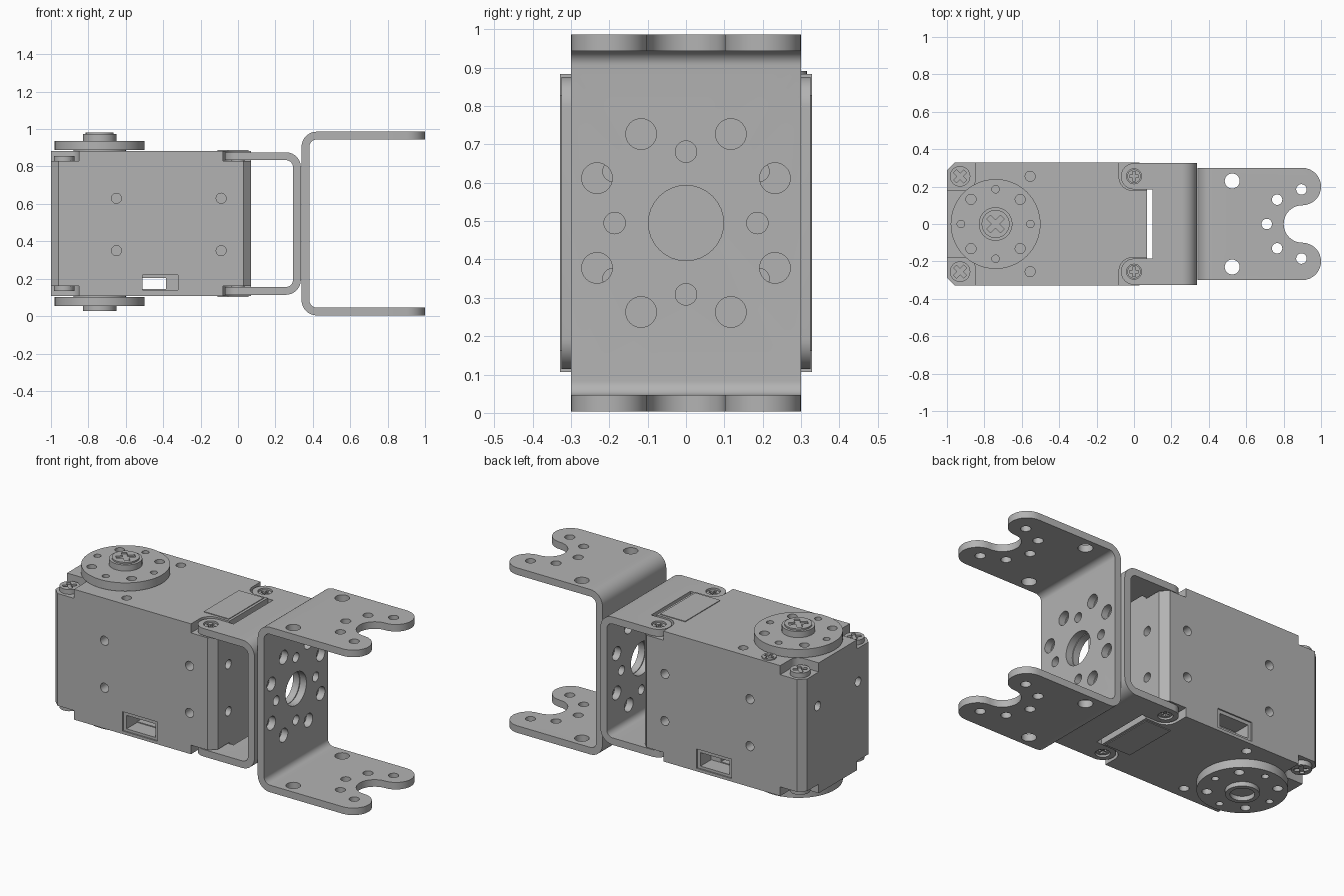
import bpy, bmesh
from math import cos, sin, radians, pi

old = bpy.data.objects.get("Cube")
if old:
    bpy.data.objects.remove(old)

grey = bpy.data.materials.new("plain_grey")
grey.use_nodes = True
GREY = (0.45, 0.45, 0.45, 1)
grey.diffuse_color = GREY
grey.node_tree.nodes["Principled BSDF"].inputs["Base Color"].default_value = GREY

MID = 0.495        # height of the horizontal mirror plane
HALF = 0.388       # half height of the servo case
HORN_X = -0.74
SIDES = (-1, 1)
parts = []


# Outline helpers
def arc(cx, cy, r, a0, a1, n=10):
    return [(cx + r * cos(radians(a0 + (a1 - a0) * i / n)),
             cy + r * sin(radians(a0 + (a1 - a0) * i / n))) for i in range(n + 1)]


def circle(cx, cy, r, n=32):
    return arc(cx, cy, r, 0, 360, n)[:-1]


def rect(a0, a1, b0, b1):
    return [(a0, b0), (a1, b0), (a1, b1), (a0, b1)]


def flip(pts):
    return [(a, -b) for a, b in reversed(pts)]


def cross(cx, cy, r, turn):
    w = r * 0.28
    quarter = [(r, -w), (r, w), (w, w)]
    out = []
    for k in range(4):
        t = k * pi / 2 + turn
        out += [(cx + a * cos(t) - b * sin(t), cy + a * sin(t) + b * cos(t)) for a, b in quarter]
    return out


# Solids from extruded outlines: (points, axis, low, high)
def solid(name, prisms):
    bm = bmesh.new()
    for pts, axis, lo, hi in prisms:
        place = {"x": lambda a, b, h: (h, a, b),
                 "y": lambda a, b, h: (a, h, b),
                 "z": lambda a, b, h: (a, b, h)}[axis]
        face = bm.faces.new([bm.verts.new(place(a, b, lo)) for a, b in pts])
        new = bmesh.ops.extrude_face_region(bm, geom=[face])["geom"]
        tops = [v for v in new if isinstance(v, bmesh.types.BMVert)]
        bmesh.ops.translate(bm, verts=tops, vec=place(0, 0, hi - lo))
    bmesh.ops.recalc_face_normals(bm, faces=bm.faces)
    mesh = bpy.data.meshes.new(name)
    bm.to_mesh(mesh)
    bm.free()
    mesh.materials.append(grey)
    obj = bpy.data.objects.new(name, mesh)
    bpy.context.collection.objects.link(obj)
    parts.append(obj)
    return obj


def carve(obj, prisms, operation="DIFFERENCE"):
    tool = solid("cutter", prisms)
    tool.hide_render = True
    mod = obj.modifiers.new("carve", "BOOLEAN")
    mod.operation, mod.solver, mod.object = operation, "EXACT", tool
    graph = bpy.context.evaluated_depsgraph_get()
    mesh = bpy.data.meshes.new_from_object(obj.evaluated_get(graph))
    obj.modifiers.clear()
    obj.data = mesh
    parts.remove(tool)
    bpy.data.objects.remove(tool)


def span(s, inner, outer):
    """Heights between two distances from the mirror plane, above or below."""
    return tuple(sorted((MID + s * inner, MID + s * outer)))


# Servo case with chamfered vertical edges
w, c = 0.328, 0.04
case = solid("servo_case", [([(-1 + c, -w), (0.07 - c, -w), (0.07, c - w), (0.07, w - c),
                              (0.07 - c, w), (-1 + c, w), (-1, w - c), (-1, c - w)],
                             "z", MID - HALF, MID + HALF)])

# Corner recesses for case screws and bracket tabs
screw_seat = [(-1.1, 0.4), (-1.1, 0.18)] + arc(-0.9, 0.23, 0.05, -90, 0, 5) + [(-0.85, 0.4)]
tab_seat = [(-0.08, 0.4)] + arc(-0.01, 0.25, 0.07, 180, 270, 6) + [(0.2, 0.18), (0.2, 0.4)]
for s in SIDES:
    carve(case, [(p, "z", *span(s, 0.334, 0.5))
                 for seat in (screw_seat, tab_seat) for p in (seat, flip(seat))])

# Mounting holes on the long sides, ends, top and bottom
holes = []
for s in SIDES:
    lo, hi = sorted((s * 0.26, s * 0.4))
    holes += [(circle(x, z, 0.027, 20), "y", lo, hi) for x in (-0.65, -0.09) for z in (0.35, 0.63)]
    holes += [(circle(-0.555, y, 0.027, 20), "z", *span(s, 0.33, 0.5)) for y in (-0.255, 0.255)]
    holes += [(circle(s * 0.19, z, 0.027, 20), "x", 0.01, 0.2) for z in (0.35, 0.63)]
    holes += [(circle(s * 0.19, 0.63, 0.027, 20), "x", -1.1, -0.94)]
carve(case, holes)

# Cable socket: shallow frame, pocket and opening through the case
socket = []
carve(case, [(rect(-0.53, -0.3, 0.125, 0.24), "y", *sorted((s * 0.32, s * 0.4))) for s in SIDES])
carve(case, [(rect(-0.51, -0.32, 0.14, 0.22), "y", *sorted((s * 0.22, s * 0.4))) for s in SIDES])
carve(case, [(rect(-0.51, -0.385, 0.145, 0.205), "y", -0.4, 0.4)])


# Cross-head screws
def screw(name, x, y, r, s, inner, outer, turn=0):
    head = solid(name, [(circle(x, y, r, 24), "z", *span(s, inner, outer))])
    carve(head, [(cross(x, y, r * 0.7, turn), "z", *span(s, outer - 0.012, outer + 0.05))])


for s, level in ((1, "top"), (-1, "bottom")):
    for y, side in ((0.255, "back"), (-0.255, "front")):
        screw(f"case_screw_{level}_{side}", -0.93, y, 0.055, s, 0.33, 0.362, pi / 4)
        screw(f"tab_screw_{level}_{side}", 0, y, 0.036, s, 0.33, 0.372)
    # Thin cover between the bracket tabs
    solid(f"cover_plate_{level}", [(rect(-0.11, 0.055, -0.165, 0.165), "z",
                                    *span(s, HALF - 0.001, HALF + 0.004))])
    # Round horn with eight holes around the hub
    horn = solid(f"horn_{level}", [(circle(HORN_X, 0, 0.24, 64), "z", *span(s, HALF + 0.004, 0.442))])
    ring = []
    for k in range(8):
        t = k * pi / 4
        ring.append((circle(HORN_X + 0.186 * cos(t), 0.186 * sin(t), 0.027 if k % 2 else 0.02, 20),
                     "z", *span(s, 0.38, 0.5)))
    carve(horn, ring)
    solid(f"horn_seat_{level}", [(circle(HORN_X, 0, 0.14), "z", *span(s, HALF - 0.01, HALF + 0.01))])
    hub = solid(f"horn_hub_{level}", [(circle(HORN_X, 0, 0.09), "z",
                                       *span(s, 0.4, 0.478 if s > 0 else 0.468))])
    if s < 0:
        carve(hub, [(circle(HORN_X, 0, 0.065), "z", *span(s, 0.43, 0.5))])
screw("horn_screw", HORN_X, 0, 0.075, 1, 0.47, 0.487, pi / 4)
screw("side_screw", HORN_X, 0.275, 0.04, 1, 0.38, 0.396)


# U-shaped brackets: bent strip trimmed to a plan outline, then drilled
def bracket(name, web_x, tip_x, half_height, half_width, outline, flange_holes):
    s = 1 if tip_x > web_x else -1
    r, t, tip = 0.08, 0.042, abs(tip_x - web_x)
    lo, hi = MID - half_height, MID + half_height
    prof = [(tip, hi)] + arc(r, hi - r, r, 90, 180) + arc(r, lo + r, r, 180, 270)
    prof += [(tip, lo), (tip, lo + t)]
    prof += arc(r, lo + r, r - t, 270, 180) + arc(r, hi - r, r - t, 180, 90) + [(tip, hi - t)]
    obj = solid(name, [([(web_x + s * a, b) for a, b in prof], "y", -half_width, half_width)])
    carve(obj, [(outline, "z", -0.5, 1.5)], "INTERSECT")
    carve(obj, [(circle(x, y, hr, 24), "z", -0.5, 1.5) for x, y, hr in flange_holes])
    web = [(0, 0, 0.098)]
    for a in SIDES:
        web += [(a * 0.186, 0, 0.028), (0, a * 0.186, 0.028)]
        web += [(a * y, b * z, 0.04) for b in SIDES for y, z in ((0.117, 0.232), (0.232, 0.117))]
    carve(obj, [(circle(y, MID + z, hr), "x", web_x - 0.06, web_x + 0.06) for y, z, hr in web])


# Hinge bracket, screwed to the case by four rounded tabs
tab = [(0.1, 0.185)] + arc(0, 0.255, 0.07, 270, 90, 16) + [(0.5, 0.325)]
bracket("hinge_bracket", 0.336, -0.1, 0.381, 0.34, tab + flip(tab),
        [(0, y, 0.04) for y in (-0.255, 0.255)])

# Output bracket, with two rounded lobes around a notch on each flange
lobe = [(0.2, 0.3)] + arc(0.9, 0.2, 0.1, 90, -90, 16) + arc(0.9, 0, 0.1, 90, 180, 8)[1:]
plan = lobe + flip(lobe)[1:]
bracket("output_bracket", 0.34, 1.05, 0.491, 0.35, plan,
        [(0.71, 0, 0.028)] + [(x, s * y, r) for s in SIDES for x, y, r in
                              ((0.525, 0.23, 0.04), (0.765, 0.13, 0.028), (0.895, 0.185, 0.028))])

# Smooth the round walls and keep the edges sharp
bpy.ops.object.select_all(action="DESELECT")
for obj in parts:
    obj.select_set(True)
bpy.context.view_layer.objects.active = case
bpy.ops.object.shade_smooth_by_angle(angle=radians(30))
